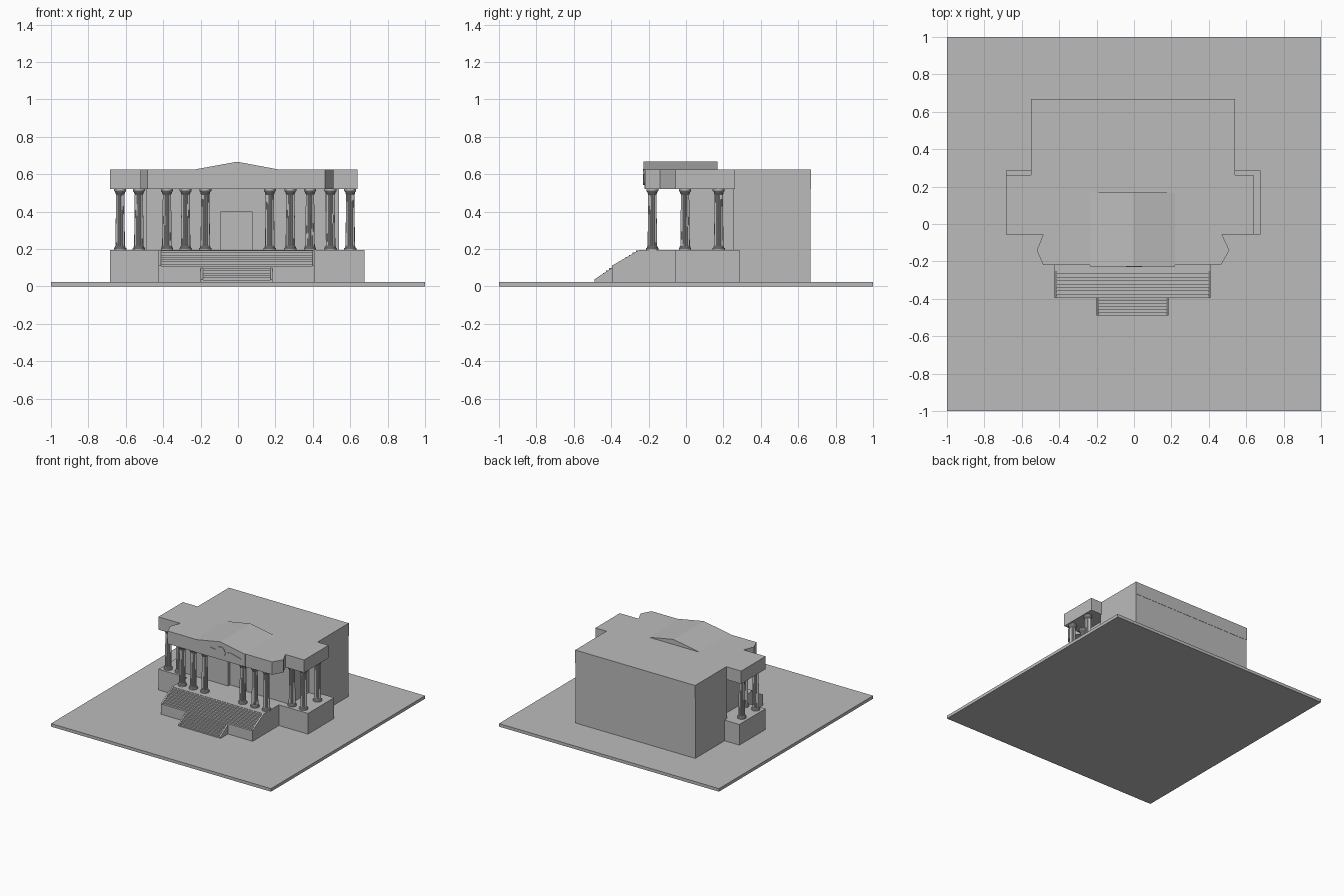
import bpy, bmesh, math
from mathutils import Matrix

if "Cube" in bpy.data.objects:
    bpy.data.objects.remove(bpy.data.objects["Cube"])

stone = bpy.data.materials.new("grey_stone")
stone.diffuse_color = (0.5, 0.5, 0.5, 1)
stone.use_nodes = True
stone.node_tree.nodes["Principled BSDF"].inputs["Base Color"].default_value = stone.diffuse_color


def finish(name, bm):
    bmesh.ops.recalc_face_normals(bm, faces=bm.faces)
    me = bpy.data.meshes.new(name)
    bm.to_mesh(me)
    bm.free()
    me.materials.append(stone)
    ob = bpy.data.objects.new(name, me)
    bpy.context.collection.objects.link(ob)
    return ob


def prism(name, pts, a, b, axis):
    """Extrude a 2D outline from a to b along x, y or z."""
    place = {"x": lambda p, t: (t, p[0], p[1]),
             "y": lambda p, t: (p[0], t, p[1]),
             "z": lambda p, t: (p[0], p[1], t)}[axis]
    bm = bmesh.new()
    lo = [bm.verts.new(place(p, a)) for p in pts]
    hi = [bm.verts.new(place(p, b)) for p in pts]
    bm.faces.new(lo)
    bm.faces.new(hi[::-1])
    n = len(pts)
    for i in range(n):
        j = (i + 1) % n
        bm.faces.new((lo[i], lo[j], hi[j], hi[i]))
    return finish(name, bm)


def box(name, x0, x1, y0, y1, z0, z1):
    return prism(name, [(x0, y0), (x1, y0), (x1, y1), (x0, y1)], z0, z1, "z")


G, FLOOR, EAVE, ROOF = 0.025, 0.195, 0.52, 0.625

# Ground plate
box("ground_plate", -1, 1, -1, 1, 0, G)

# Plinths: wide one under the wings, narrow one under the portico
box("wing_plinth", -0.685, 0.675, -0.055, 0.285, G, FLOOR)
box("portico_plinth", -0.425, 0.41, -0.25, -0.055, G, FLOOR)

# Main hall and the narrower entrance hall in front of it
box("main_hall", -0.55, 0.54, 0.25, 0.665, G, EAVE)
hx0, hx1, hy = -0.49, 0.47, 0.0
dx0, dx1, dy, dz = -0.09, 0.075, 0.025, 0.40
prism("entrance_hall",
      [(hx0, hy), (dx0, hy), (dx0, dy), (dx1, dy), (dx1, hy), (hx1, hy), (hx1, 0.25), (hx0, 0.25)],
      FLOOR, EAVE, "z")
box("door_lintel", dx0, dx1, hy, dy, dz, EAVE)

# Flat roof slab with chamfered portico and side wings
prism("roof_slab", [
    (-0.485, -0.22), (0.465, -0.22), (0.51, -0.14), (0.47, -0.055), (0.64, -0.055),
    (0.64, 0.262), (0.54, 0.262), (0.54, 0.667), (-0.55, 0.667), (-0.55, 0.262),
    (-0.685, 0.262), (-0.685, -0.055), (-0.485, -0.055), (-0.52, -0.14)], EAVE, ROOF, "z")

# Pediment with gable running back over the roof
gable = [(-0.235, EAVE), (0.22, EAVE), (0.22, ROOF), (-0.005, 0.667), (-0.235, ROOF)]
prism("pediment", gable, -0.223, 0.168, "y")
prism("pediment_cornice", [(-0.235, 0.617), (-0.005, 0.659), (0.22, 0.617),
                           (0.22, ROOF), (-0.005, 0.667), (-0.235, ROOF)], -0.226, -0.22, "y")

# Round emblem and relief garlands on the pediment
def disc(name, r, y0, y1):
    pts = [(r * math.cos(a * math.tau / 32), 0.585 + r * math.sin(a * math.tau / 32)) for a in range(32)]
    prism(name, pts, y0, y1, "y")

disc("emblem_disc", 0.042, -0.229, -0.22)
garland = [(0.04, 0.583), (0.09, 0.588), (0.13, 0.578), (0.185, 0.57), (0.175, 0.578),
           (0.14, 0.588), (0.09, 0.600), (0.04, 0.592)]
for side, s in (("left", -1), ("right", 1)):
    prism("garland_" + side, [(s * x, z) for x, z in garland], -0.227, -0.22, "y")


# Stair flights with sloped cheek walls
def flight(name, x0, x1, y0, y1, z0, z1, n):
    w = 0.012
    d, h = (y1 - y0) / n, (z1 - z0) / n
    pts = [(y1, G), (y0, G)]
    if z0 > G:
        pts.append((y0, z0))
    for i in range(n):
        if i:
            pts.append((y0 + i * d, z0 + i * h))
        pts.append((y0 + i * d, z0 + (i + 0.8) * h))
        pts.append((y0 + (i + 1) * d, z0 + (i + 0.8) * h))
    prism(name + "_steps", pts, x0 + w, x1 - w, "x")
    cheek = [(y0, G), (y0, z0 + h), (y1, z1), (y1, G)]
    prism(name + "_cheek_left", cheek, x0, x0 + w, "x")
    prism(name + "_cheek_right", cheek, x1 - w, x1, "x")

flight("upper_stairs", -0.425, 0.41, -0.395, -0.25, 0.10, FLOOR, 8)
flight("lower_stairs", -0.20, 0.185, -0.49, -0.395, G, 0.10, 6)


# Fluted columns: base discs, tapering fluted shaft, flared capital
def column_mesh():
    n = 32
    rings = [(0.033, FLOOR), (0.033, 0.204), (0.029, 0.207), (0.029, 0.212),
             (0.0255, 0.216), (0.022, 0.492), (0.026, 0.498), (0.026, 0.503),
             (0.032, 0.511), (0.032, EAVE)]
    bm = bmesh.new()
    loops = []
    for r, z in rings:
        fluted = 0.213 < z < 0.495
        ring = []
        for i in range(n):
            a = i * math.tau / n
            q = r * (0.87 if fluted and i % 2 else 1)
            ring.append(bm.verts.new((q * math.cos(a), q * math.sin(a), z)))
        loops.append(ring)
    for lo, hi in zip(loops, loops[1:]):
        for i in range(n):
            j = (i + 1) % n
            bm.faces.new((lo[i], lo[j], hi[j], hi[i]))
    bm.faces.new(loops[0])
    bm.faces.new(loops[-1])
    return bm


first = finish("column_1", column_mesh())
spots = [(x, -0.18) for x in (-0.38, -0.28, -0.175, 0.17, 0.28, 0.385)]
spots += [(-0.53, -0.005), (-0.63, -0.005), (-0.63, 0.175),
          (0.495, -0.005), (0.6, -0.005), (0.6, 0.175)]
for k, (x, y) in enumerate(spots):
    ob = first
    if k:
        ob = bpy.data.objects.new("column_%d" % (k + 1), first.data)
        bpy.context.collection.objects.link(ob)
    ob.location = (x, y, 0)
